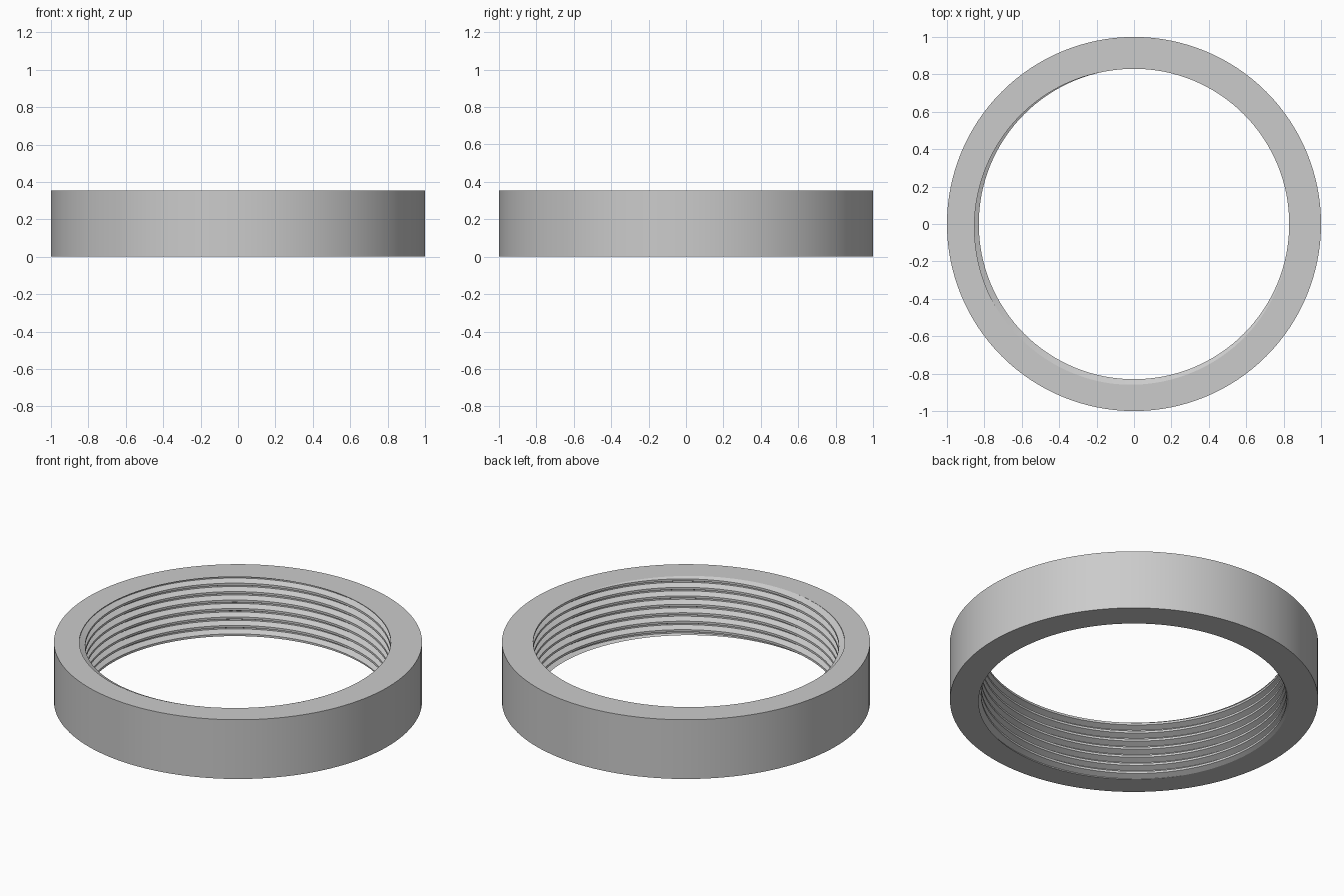
import bpy, bmesh, math

cube = bpy.data.objects.get("Cube")
if cube:
    bpy.data.objects.remove(cube, do_unlink=True)

HEIGHT, OUTER, CREST, ROOT = 0.355, 1.0, 0.83, 0.862
TURNS, SEGMENTS = 7, 128
PITCH = HEIGHT / TURNS
START = math.radians(235)      # direction where the groove runs out at the top

# One thread pitch: (fraction of pitch, depth), measured from the groove centre
PROFILE = [(-0.07, 1), (0.07, 1), (0.37, 0), (0.63, 0)]


def groove_depth(t):
    """Depth of the thread at a fraction of the pitch from the groove centre."""
    d = abs((t + 0.5) % 1 - 0.5)
    return min(1, max(0, (0.37 - d) / 0.3))


def section(angle):
    """Closed ring section at an angle, as (radius, z) points."""
    shift = (angle - START) / math.tau
    points = [(OUTER, 0)]
    levels = [0]
    for turn in range(-2, TURNS + 3):
        levels += [(turn + frac + shift) * PITCH for frac, depth in PROFILE]
    levels.append(HEIGHT)
    for z in [levels[0]] + levels[1:-1] + [levels[-1]]:
        z = min(HEIGHT, max(0, z))
        depth = groove_depth(z / PITCH - shift)
        points.append((CREST + (ROOT - CREST) * depth, z))
    points.append((OUTER, HEIGHT))
    return points


# Threaded ring: sections swept round, with the thread rows climbing as a helix
bm = bmesh.new()
columns = []
for i in range(SEGMENTS + 1):
    a = math.tau * i / SEGMENTS
    columns.append([bm.verts.new((r * math.cos(a), r * math.sin(a), z))
                    for r, z in section(a)])
for left, right in zip(columns, columns[1:]):
    for k in range(len(left)):
        n = (k + 1) % len(left)
        bm.faces.new((left[k], left[n], right[n], right[k]))
bmesh.ops.remove_doubles(bm, verts=bm.verts, dist=1e-5)
bmesh.ops.dissolve_degenerate(bm, edges=bm.edges, dist=1e-5)
bmesh.ops.recalc_face_normals(bm, faces=bm.faces)

mesh = bpy.data.meshes.new("threaded_ring")
bm.to_mesh(mesh)
bm.free()
ring = bpy.data.objects.new("threaded_ring", mesh)
bpy.context.collection.objects.link(ring)

# Plain grey
grey = bpy.data.materials.new("grey")
grey.use_nodes = True
color = (0.6, 0.6, 0.6, 1)
grey.diffuse_color = color
grey.node_tree.nodes["Principled BSDF"].inputs["Base Color"].default_value = color
mesh.materials.append(grey)

# Smooth walls with crisp rims and thread edges
bpy.ops.object.select_all(action="DESELECT")
ring.select_set(True)
bpy.context.view_layer.objects.active = ring
bpy.ops.object.shade_smooth_by_angle(angle=math.radians(25))
